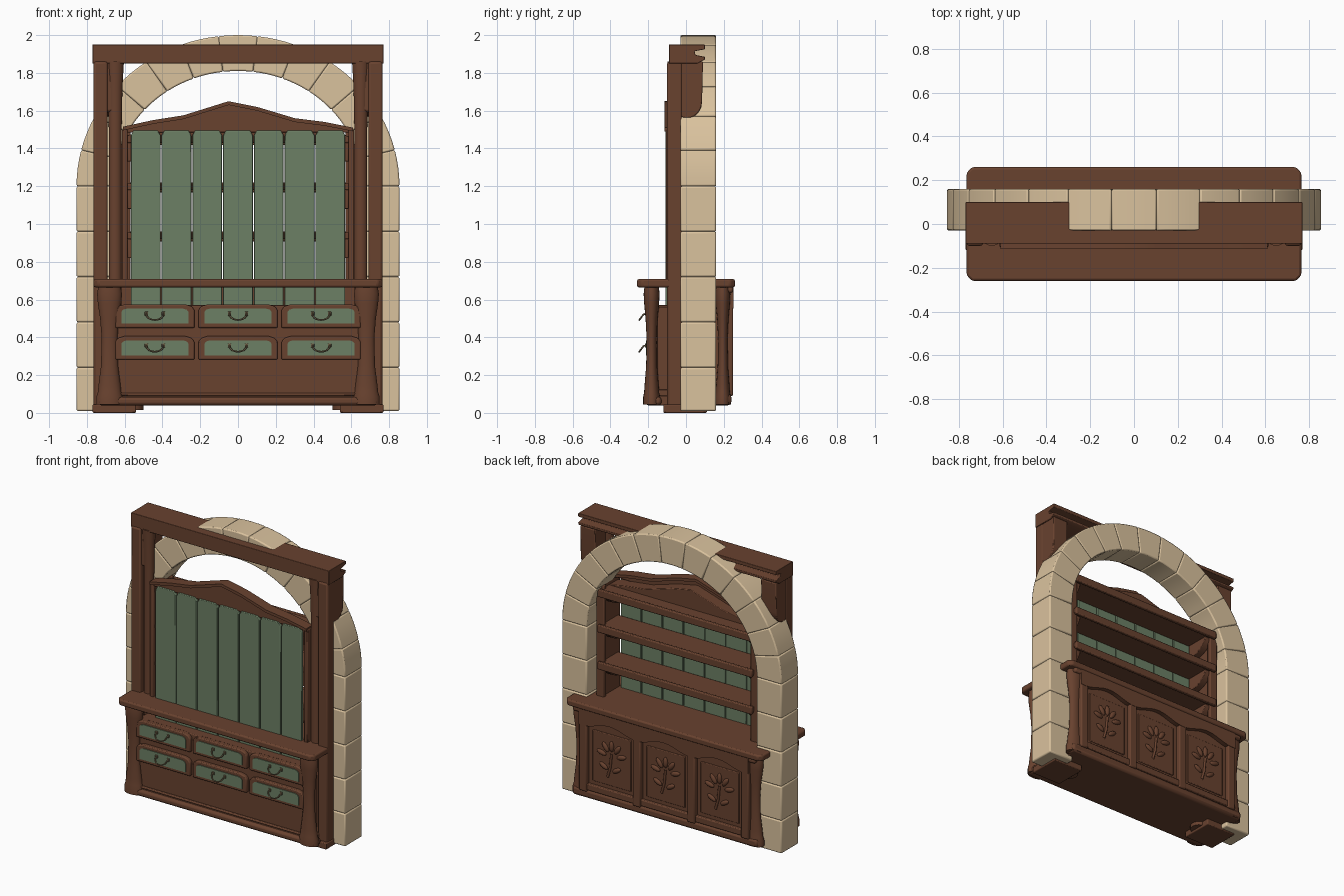
import bpy, bmesh, math
from mathutils import Vector

cube = bpy.data.objects.get("Cube")
if cube:
    bpy.data.objects.remove(cube, do_unlink=True)

made = []


def material(name, rgb):
    m = bpy.data.materials.new(name)
    m.use_nodes = True
    m.diffuse_color = (*rgb, 1)
    bsdf = next(n for n in m.node_tree.nodes if n.type == 'BSDF_PRINCIPLED')
    bsdf.inputs["Base Color"].default_value = (*rgb, 1)
    bsdf.inputs["Roughness"].default_value = 0.8
    return m


WOOD = material("brown wood", (0.14, 0.054, 0.028))
GREEN = material("green paint", (0.15, 0.215, 0.13))
STONE = material("sandstone", (0.70, 0.54, 0.34))
BRONZE = material("bronze", (0.16, 0.12, 0.065))


def finish(name, bm, mat, bevel=0.0, segments=2):
    bmesh.ops.recalc_face_normals(bm, faces=bm.faces)
    mesh = bpy.data.meshes.new(name)
    bm.to_mesh(mesh)
    bm.free()
    mesh.materials.append(mat)
    ob = bpy.data.objects.new(name, mesh)
    bpy.context.scene.collection.objects.link(ob)
    if bevel:
        mod = ob.modifiers.new("soft edges", 'BEVEL')
        mod.width, mod.segments, mod.limit_method = bevel, segments, 'ANGLE'
    made.append(ob)
    return ob


def prism(name, pts, axis, a, b, mat=WOOD, bevel=0.0):
    """Extrude a 2D outline along an axis from a to b."""
    place = {'x': lambda p, d: (d, p[0], p[1]),
             'y': lambda p, d: (p[0], d, p[1]),
             'z': lambda p, d: (p[0], p[1], d)}[axis]
    bm = bmesh.new()
    low = [bm.verts.new(place(p, a)) for p in pts]
    high = [bm.verts.new(place(p, b)) for p in pts]
    bm.faces.new(low)
    bm.faces.new(high)
    for i in range(len(pts)):
        j = (i + 1) % len(pts)
        bm.faces.new((low[i], low[j], high[j], high[i]))
    return finish(name, bm, mat, bevel)


def box(name, x, y, z, mat=WOOD, bevel=0.006):
    pts = [(x[0], y[0]), (x[1], y[0]), (x[1], y[1]), (x[0], y[1])]
    return prism(name, pts, 'z', z[0], z[1], mat, bevel)


def span(side, a, b):
    return sorted((side * a, side * b))


def turned(name, x, y, profile, squash, mat=WOOD, sides=20):
    """Lathe a list of (radius, height) pairs, flattened along y."""
    bm = bmesh.new()
    rings = []
    for r, z in profile:
        rings.append([bm.verts.new((x + r * math.cos(t), y + r * squash * math.sin(t), z))
                      for t in (2 * math.pi * i / sides for i in range(sides))])
    for lo, hi in zip(rings, rings[1:]):
        for i in range(sides):
            j = (i + 1) % sides
            bm.faces.new((lo[i], lo[j], hi[j], hi[i]))
    bm.faces.new(rings[0])
    bm.faces.new(rings[-1])
    return finish(name, bm, mat)


def tube(name, pts, radius, mat):
    cu = bpy.data.curves.new(name, 'CURVE')
    cu.dimensions = '3D'
    cu.bevel_depth, cu.bevel_resolution = radius, 2
    sp = cu.splines.new('POLY')
    sp.points.add(len(pts) - 1)
    for p, q in zip(sp.points, pts):
        p.co = (*q, 1)
    cu.materials.append(mat)
    ob = bpy.data.objects.new(name, cu)
    bpy.context.scene.collection.objects.link(ob)


# Stone arch: straight piers, then thirteen wedge stones
SPRING, STONES = 1.2, 13
for s in (-1, 1):
    for i in range(5):
        box("pier_stone", span(s, 0.66, 0.855), (-0.03, 0.16),
            (0.01 if i == 0 else 0.24 * i, 0.24 * (i + 1)), STONE, 0.009)
for i in range(STONES):
    angles = [math.pi * (i + k / 4) / STONES for k in range(5)]
    outer = [(0.855 * math.cos(t), SPRING + 0.8 * math.sin(t)) for t in angles]
    inner = [(0.66 * math.cos(t), SPRING + 0.61 * math.sin(t)) for t in reversed(angles)]
    prism("arch_stone", outer + inner, 'y', -0.03, 0.16, STONE, 0.008)

# Front posts, corbels and top beam
for s in (-1, 1):
    box("outer_post", span(s, 0.69, 0.765), (-0.1, -0.02), (0, 1.86), bevel=0.012)
    turned("inner_post", s * 0.65, -0.06,
           [(0.045, 0), (0.04, 0.12), (0.034, 0.4), (0.034, 1.5), (0.038, 1.72), (0.046, 1.86)], 0.85)
    curve = [(0.005 + 0.08 * math.cos(t), 1.65 - 0.09 * math.sin(t))
             for t in (math.pi * k / 12 for k in range(9))]
    prism("corbel", [(-0.085, 1.86), (0.09, 1.86)] + curve + [(-0.085, 1.6)],
          'x', *span(s, 0.645, 0.762), bevel=0.006)
    box("foot", span(s, 0.54, 0.77), (-0.12, 0.11), (0, 0.045))
    prism("foot_scroll", [(s * (0.56 + 0.06 * math.cos(t)), 0.06 * math.sin(t))
                          for t in (2 * math.pi * k / 16 for k in range(16))], 'z', 0.015, 0.045)
prism("top_beam", [(-0.09, 1.85), (0.06, 1.85), (0.1, 1.87), (0.1, 1.885), (0.05, 1.895),
                   (0.045, 1.915), (0.1, 1.925), (0.1, 1.95), (-0.09, 1.95)], 'x', -0.77, 0.77, bevel=0.003)

# Green plank back with clipped top corners
for i in range(7):
    x, w = (i - 3) * 0.163, 0.0785
    prism("back_plank", [(x - w, 0.5), (x + w, 0.5), (x + w, 1.47), (x + w - 0.015, 1.495),
                         (x - w + 0.015, 1.495), (x - w, 1.47)], 'y', -0.108, -0.085, GREEN, 0.004)

# Peaked crown, with a lower moulding behind it
crest = [(0.61, 1.51), (0.46, 1.54), (0.3, 1.56), (0.1, 1.62), (-0.05, 1.65),
         (-0.29, 1.575), (-0.45, 1.55), (-0.61, 1.515)]
prism("crown", [(-0.61, 1.485), (0.61, 1.485)] + crest, 'y', -0.1, -0.06, bevel=0.004)
prism("crown_lip", crest + [(x, z - 0.02) for x, z in reversed(crest)], 'y', -0.115, -0.04)
prism("crown_back", [(-0.6, 1.44), (0.6, 1.44)] + [(x, z - 0.05) for x, z in crest],
      'y', -0.085, 0.02, bevel=0.004)

# Shelf unit facing the rear
for s in (-1, 1):
    box("shelf_side", span(s, 0.585, 0.615), (-0.105, 0.09), (0.7, 1.5))
    box("shelf_front_edge", span(s, 0.57, 0.63), (0.07, 0.1), (0.7, 1.49))
for z in (0.92, 1.18, 1.43):
    box("shelf", (-0.6, 0.6), (-0.085, 0.12), (z, z + 0.035))
    box("shelf_lip", (-0.6, 0.6), (0.105, 0.13), (z - 0.012, z + 0.04))
    for s in (-1, 1):
        arc = [(0.1 - 0.11 * math.sin(t), z - 0.1 + 0.1 * math.cos(t) - 0.1)
               for t in (math.pi / 2 * k / 6 for k in range(7))]
        arc = [(-0.08 + 0.17 * math.cos(t), z - 0.1 * math.sin(t))
               for t in (math.pi / 2 * k / 6 for k in range(7))]
        prism("shelf_bracket", [(-0.08, z)] + arc, 'x', *span(s, 0.535, 0.585), bevel=0.004)

# Counter top with clipped corners
cx, cy, c = 0.765, 0.26, 0.025
prism("counter_top", [(-cx + c, -cy), (cx - c, -cy), (cx, -cy + c), (cx, cy - c),
                      (cx - c, cy), (-cx + c, cy), (-cx, cy - c), (-cx, -cy + c)],
      'z', 0.665, 0.708, bevel=0.01)

# Cabinet bodies and legs
box("front_body", (-0.65, 0.65), (-0.18, 0), (0.09, 0.57))
box("back_body", (-0.65, 0.65), (0, 0.22), (0.05, 0.665))
box("cabinet_floor", (-0.7, 0.7), (-0.19, 0.21), (0.04, 0.09))
box("front_bottom_rail", (-0.74, 0.74), (-0.215, -0.13), (0.04, 0.085), bevel=0.016)
box("back_bottom_rail", (-0.72, 0.72), (0.16, 0.24), (0.04, 0.1), bevel=0.018)
box("front_bottom_bead", (-0.64, 0.64), (-0.195, -0.17), (0.09, 0.105))
leg = [(0.07, 0.045), (0.07, 0.085), (0.062, 0.11), (0.058, 0.15), (0.045, 0.25), (0.042, 0.4),
       (0.05, 0.5), (0.062, 0.58), (0.066, 0.63), (0.06, 0.665)]
for s in (-1, 1):
    turned("front_leg", s * 0.68, -0.182, leg, 0.64)
    turned("back_leg", s * 0.67, 0.195, leg, 0.6)
    box("side_panel", span(s, 0.64, 0.68), (-0.15, -0.09), (0.12, 0.56))


# Six drawers with green inset fronts and drop handles
def drawer_outline(x, z, w, h, c):
    return [(x - w, z - h), (x + w, z - h), (x + w, z + h - c), (x + w - c / 2, z + h - c / 3),
            (x + w - 1.6 * c, z + h), (x - w + 1.6 * c, z + h), (x - w + c / 2, z + h - c / 3),
            (x - w, z + h - c)]


for x in (-0.44, 0, 0.44):
    for z in (0.512, 0.344):
        prism("drawer", drawer_outline(x, z, 0.21, 0.062, 0.03), 'y', -0.206, -0.17, bevel=0.007)
        prism("drawer_inset", drawer_outline(x, z, 0.178, 0.04, 0.018), 'y', -0.211, -0.203, GREEN)
        bail = [(x + 0.045 * math.cos(t), -0.225 - 0.022 * math.sin(t), z + 0.01 - 0.03 * math.sin(t))
                for t in (math.pi * k / 10 for k in range(11))]
        tube("drawer_handle", [(x + 0.045, -0.208, z + 0.014)] + bail + [(x - 0.045, -0.208, z + 0.014)],
             0.0045, BRONZE)
        for s in (-1, 1):
            box("handle_plate", (x + s * 0.045 - 0.009, x + s * 0.045 + 0.009), (-0.217, -0.209),
                (z + 0.002, z + 0.024), BRONZE, 0.003)

# Rear doors: frame, wavy apron and carved sprigs
for x in (-0.63, -0.212, 0.212, 0.63):
    box("back_stile", (x - 0.03, x + 0.03), (0.21, 0.25), (0.09, 0.6), bevel=0.008)
box("back_lower_rail", (-0.63, 0.63), (0.21, 0.242), (0.1, 0.145))
wave = [(x / 20 * 0.66, 0.575 + 0.022 * math.cos(x / 20 * 0.66 * 2 * math.pi / 0.42))
        for x in range(-20, 21)]
prism("back_apron", wave + [(0.66, 0.67), (-0.66, 0.67)], 'y', 0.2, 0.252)
box("counter_moulding", (-0.71, 0.71), (0.16, 0.25), (0.635, 0.67), bevel=0.012)


def leaf(x, z, angle, length):
    bm = bmesh.new()
    bmesh.ops.create_uvsphere(bm, u_segments=12, v_segments=8, radius=1)
    ob = finish("carved_leaf", bm, WOOD)
    ob.scale = (length, 0.014, length * 0.45)
    ob.rotation_euler = (0, -angle, 0)
    ob.location = (x, 0.228, z)


for x in (-0.42, 0, 0.42):
    box("door_panel", (x - 0.15, x + 0.15), (0.21, 0.226), (0.17, 0.53), bevel=0.005)
    tube("carved_stem", [(x + 0.03, 0.228, 0.23), (x + 0.01, 0.228, 0.3), (x, 0.228, 0.4)], 0.009, WOOD)
    for degrees in (15, 55, 90, 125, 165):
        t = math.radians(degrees)
        leaf(x + 0.08 * math.cos(t), 0.37 + 0.08 * math.sin(t), t, 0.038)
    leaf(x - 0.04, 0.29, math.radians(150), 0.036)
    leaf(x + 0.06, 0.3, math.radians(30), 0.036)

# Smooth shading with crisp edges
bpy.ops.object.select_all(action='DESELECT')
for ob in made:
    ob.select_set(True)
bpy.context.view_layer.objects.active = made[0]
bpy.ops.object.shade_smooth_by_angle(angle=math.radians(35))
